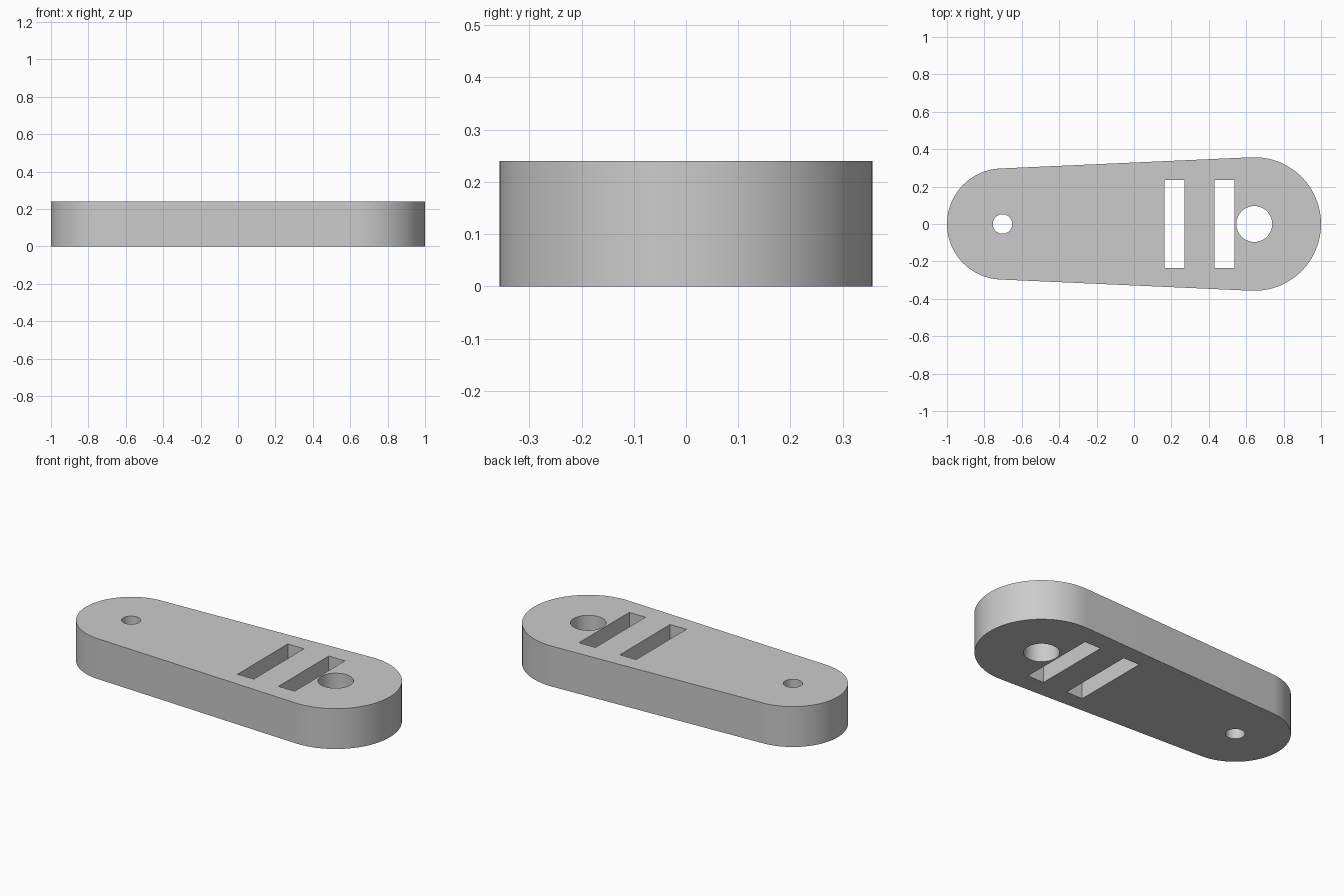
import bpy, bmesh
from math import pi, cos, sin, asin, radians

cube = bpy.data.objects.get("Cube")
if cube:
    bpy.data.objects.remove(cube, do_unlink=True)

HEIGHT = 0.24
BIG_X, BIG_R = 0.643, 0.357
SMALL_X, SMALL_R = -0.703, 0.297

grey = bpy.data.materials.new("plain_grey")
grey.use_nodes = True
grey.diffuse_color = (0.6, 0.6, 0.6, 1)
grey.node_tree.nodes["Principled BSDF"].inputs["Base Color"].default_value = (0.6, 0.6, 0.6, 1)


def arc(x, r, start, end, steps):
    angles = [start + (end - start) * i / steps for i in range(steps + 1)]
    return [(x + r * cos(a), r * sin(a)) for a in angles]


def prism(name, outline, z0, z1):
    """Extrude a flat outline from z0 up to z1."""
    bm = bmesh.new()
    face = bm.faces.new([bm.verts.new((x, y, z0)) for x, y in outline])
    top = bmesh.ops.extrude_face_region(bm, geom=[face])["geom"]
    bmesh.ops.translate(bm, vec=(0, 0, z1 - z0),
                        verts=[v for v in top if isinstance(v, bmesh.types.BMVert)])
    bmesh.ops.recalc_face_normals(bm, faces=bm.faces)
    mesh = bpy.data.meshes.new(name)
    bm.to_mesh(mesh)
    bm.free()
    mesh.materials.append(grey)
    obj = bpy.data.objects.new(name, mesh)
    bpy.context.collection.objects.link(obj)
    return obj


# Tapered link body: two round ends joined by their tangent lines
tilt = asin((BIG_R - SMALL_R) / (BIG_X - SMALL_X))
side = pi / 2 + tilt
body = prism("link_body",
             arc(BIG_X, BIG_R, -side, side, 48)
             + arc(SMALL_X, SMALL_R, side, 2 * pi - side, 48), 0, HEIGHT)

# Cutters: two pin holes and two slots
cutters = []
for name, x, r in (("small_hole", SMALL_X, 0.052), ("large_hole", BIG_X, 0.096)):
    cutters.append(prism(name, arc(x, r, 0, 2 * pi, 48)[:-1], -0.1, HEIGHT + 0.1))
for name, x in (("inner_slot", 0.216), ("outer_slot", 0.485)):
    w, d = 0.0535, 0.236
    outline = [(x - w, -d), (x + w, -d), (x + w, d), (x - w, d)]
    cutters.append(prism(name, outline, -0.1, HEIGHT + 0.1))

bpy.ops.object.select_all(action="DESELECT")
bpy.context.view_layer.objects.active = body
body.select_set(True)
for cutter in cutters:
    cutter.hide_render = True
    mod = body.modifiers.new(cutter.name, "BOOLEAN")
    mod.operation, mod.solver, mod.object = "DIFFERENCE", "EXACT", cutter
    bpy.ops.object.modifier_apply(modifier=mod.name)
    bpy.data.objects.remove(cutter, do_unlink=True)

bpy.ops.object.shade_smooth_by_angle(angle=radians(30))
